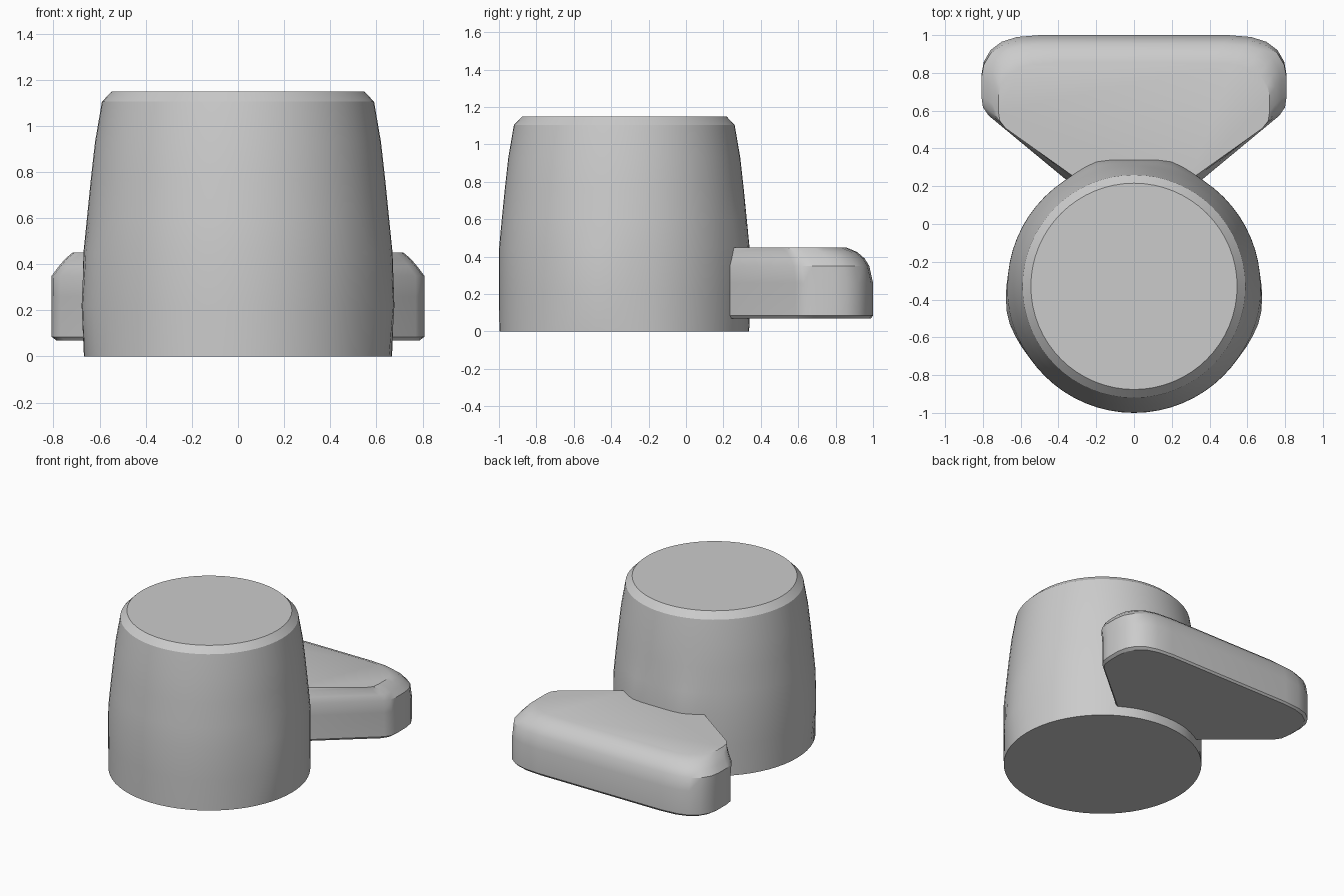
import bpy, bmesh, math

cube = bpy.data.objects.get("Cube")
if cube:
    bpy.data.objects.remove(cube, do_unlink=True)

GREY = 0.6
mat = bpy.data.materials.new("plain grey")
mat.use_nodes = True
mat.diffuse_color = (GREY, GREY, GREY, 1)
mat.node_tree.nodes["Principled BSDF"].inputs["Base Color"].default_value = (GREY, GREY, GREY, 1)


def loft(name, rings):
    """Skin a stack of closed rings and cap both ends."""
    bm = bmesh.new()
    loops = [[bm.verts.new(p) for p in ring] for ring in rings]
    for low, high in zip(loops, loops[1:]):
        n = len(low)
        for i in range(n):
            j = (i + 1) % n
            bm.faces.new((low[i], low[j], high[j], high[i]))
    bm.faces.new(loops[0][::-1])
    bm.faces.new(loops[-1])
    bmesh.ops.recalc_face_normals(bm, faces=bm.faces)
    mesh = bpy.data.meshes.new(name)
    bm.to_mesh(mesh)
    bm.free()
    mesh.materials.append(mat)
    obj = bpy.data.objects.new(name, mesh)
    bpy.context.collection.objects.link(obj)
    bpy.ops.object.select_all(action="DESELECT")
    obj.select_set(True)
    bpy.context.view_layer.objects.active = obj
    bpy.ops.object.shade_smooth_by_angle(angle=math.radians(32))
    return obj


# Tapered round body, slightly swollen at the flanks and where the wedge joins
SEGMENTS = 64
CENTRE_Y = -0.33


def swell(angle, middle, width):
    return max(0, 1 - abs(angle - middle) / width)


def body_ring(radius, z, flank, rear):
    ring = []
    for i in range(SEGMENTS):
        a = 2 * math.pi * i / SEGMENTS
        mirrored = math.asin(max(-1, min(1, math.sin(a))))
        r = radius + flank * swell(mirrored, -0.25, 0.35)
        if math.sin(a) > 0:
            r += rear * swell(mirrored, 1.27, 0.25)
        ring.append((r * math.cos(a), CENTRE_Y + r * math.sin(a), z))
    return ring


body_profile = [(0.668, 0, 0, 0), (0.67, 0.22, 0.02, 0.01), (0.669, 0.45, 0.004, 0.02),
                (0.655, 0.6, 0, 0.01), (0.638, 0.77, 0, 0), (0.62, 0.93, 0, 0),
                (0.59, 1.105, 0, 0), (0.546, 1.15, 0, 0)]
loft("body", [body_ring(*row) for row in body_profile])

# Flared wedge behind the body, with a rounded rear top edge
half_outline = [(0.2, 0.1), (0.38, 0.255), (0.77, 0.585), (0.8, 0.63), (0.808, 0.69),
                (0.808, 0.79), (0.795, 0.86), (0.76, 0.92), (0.7, 0.965), (0.62, 0.99),
                (0.5, 1.0)]


def wedge_ring(side, back, z):
    front = half_outline[0][1]
    depth = 1 - front
    half = [(x - side, front + (y - front) * (depth - back) / depth, z)
            for x, y in half_outline]
    return half + [(-x, y, h) for x, y, h in reversed(half)]


wedge_profile = [(0.02, 0.01, 0.07), (0, 0, 0.085), (0, 0, 0.26), (0, 0.02, 0.35),
                 (0.03, 0.045, 0.39), (0.06, 0.085, 0.425), (0.09, 0.145, 0.45)]
loft("rear_wedge", [wedge_ring(*row) for row in wedge_profile])
